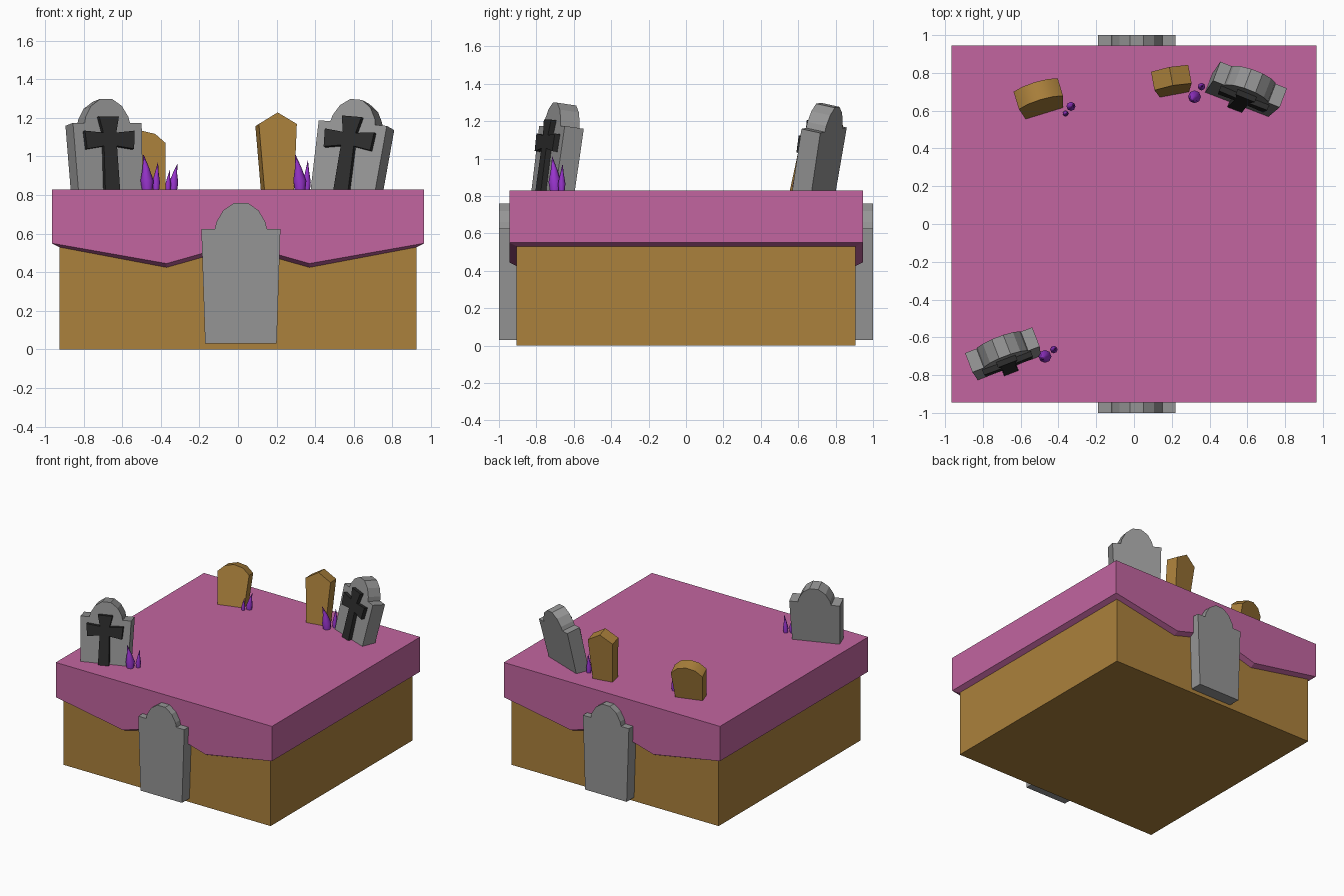
import bpy, bmesh, math
from mathutils import Matrix, Vector

if "Cube" in bpy.data.objects:
    bpy.data.objects.remove(bpy.data.objects["Cube"])


def material(name, rgb):
    m = bpy.data.materials.new(name)
    m.diffuse_color = (*rgb, 1)
    m.use_nodes = True
    m.node_tree.nodes["Principled BSDF"].inputs["Base Color"].default_value = m.diffuse_color
    return m


PINK = material("pink_turf", (0.54, 0.13, 0.35))
BROWN = material("brown_earth", (0.41, 0.22, 0.045))
GREY = material("grey_stone", (0.30, 0.30, 0.30))
DARK = material("dark_iron", (0.025, 0.025, 0.025))
PURPLE = material("purple_crystal", (0.32, 0.035, 0.62))


def finish(name, bm, mat, smooth=None):
    bmesh.ops.recalc_face_normals(bm, faces=bm.faces[:])
    me = bpy.data.meshes.new(name)
    bm.to_mesh(me)
    bm.free()
    me.materials.append(mat)
    ob = bpy.data.objects.new(name, me)
    bpy.context.collection.objects.link(ob)
    if smooth:
        bpy.context.view_layer.objects.active = ob
        ob.select_set(True)
        bpy.ops.object.shade_smooth_by_angle(angle=math.radians(smooth))
        ob.select_set(False)
    return ob


def skin(bm, rings, top=True, bottom=True):
    """Join equal-length rings of points, first ring at the bottom."""
    vs = [[bm.verts.new(p) for p in r] for r in rings]
    n = len(vs[0])
    for a, b in zip(vs, vs[1:]):
        for i in range(n):
            j = (i + 1) % n
            bm.faces.new((a[i], a[j], b[j], b[i]))
    if bottom:
        bm.faces.new(vs[0])
    if top:
        bm.faces.new(vs[-1])


def prism(name, half, y0, y1, mat, mtx=Matrix(), smooth=None):
    """Extrude along y a left-right symmetric outline given by its right half."""
    pts = half + [(-x, z) for x, z in reversed(half) if x > 1e-6]
    bm = bmesh.new()
    skin(bm, [[mtx @ Vector((x, y, z)) for x, z in pts] for y in (y0, y1)])
    return finish(name, bm, mat, smooth)


def pose(x, y, z, turn=0, lean=0, roll=0):
    r = math.radians
    return (Matrix.Translation((x, y, z)) @ Matrix.Rotation(r(turn), 4, 'Z')
            @ Matrix.Rotation(r(-lean), 4, 'X') @ Matrix.Rotation(r(roll), 4, 'Y'))


# earth block
bm = bmesh.new()
bmesh.ops.create_cube(bm, size=1, matrix=Matrix.Translation((0, 0, 0.265))
                      @ Matrix.Diagonal((1.85, 1.81, 0.53, 1)))
finish("earth_block", bm, BROWN)


# turf slab with a hanging edge that dips twice on front and back
def turf_ring(x, y, dz, flat=None):
    edge = [(-x, 0.55), (-0.37, 0.445), (0, 0.55), (0.37, 0.445), (x, 0.55)]
    front = [(px, -y, flat or z + dz) for px, z in edge]
    return front + [(-px, -py, pz) for px, py, pz in front]


bm = bmesh.new()
skin(bm, [turf_ring(0.925, 0.905, -0.02), turf_ring(0.965, 0.945, 0),
          turf_ring(0.965, 0.945, 0, 0.83)], bottom=False)
finish("turf_slab", bm, PINK)


# gravestones
def stone(name, bottom, shoulder, s, y0, y1, mtx):
    half = [(0.205 * s - 0.033 * (shoulder - bottom), bottom), (0.205 * s, shoulder)]
    half += [(x * s, shoulder + z * s) for x, z in
             [(0.135, 0), (0.127, 0.035), (0.092, 0.095), (0.035, 0.135)]]
    prism(name, half, y0, y1, GREY, mtx)


for name, side in (("front", -1), ("back", 1)):
    stone(name + "_gravestone", 0.03, 0.625, 1, -0.06, 0.06,
          pose(0.015, 0.94 * side, 0))

cross = [(0.042, -0.06), (0.036, 0.215), (0.13, 0.2), (0.138, 0.295),
         (0.036, 0.285), (0.055, 0.37)]
for name, mtx in (("left", pose(-0.68, -0.71, 0.83, 21, 8)),
                  ("right", pose(0.565, 0.685, 0.83, -21, 11.5, 4.5))):
    stone(name + "_leaning_gravestone", -0.06, 0.34, 0.93, -0.055, 0.055, mtx)
    prism(name + "_cross", cross, -0.085, -0.05, DARK, mtx)

# coffins standing half sunk in the turf
prism("wide_coffin", [(0.1, -0.06), (0.122, 0.235), (0.07, 0.283), (0, 0.3)],
      -0.05, 0.05, BROWN, pose(-0.49, 0.635, 0.83, 17, 14), 40)
prism("tall_coffin", [(0.075, -0.06), (0.1, 0.335), (0, 0.395)],
      -0.05, 0.05, BROWN, pose(0.205, 0.735, 0.83, 10.5, 7), 40)


# crystal spikes: narrow foot, bulge, leaning tip
def spike(name, x, y, r, h, dx, dy):
    bm = bmesh.new()
    rings = []
    for k, t in ((0.75, -0.1), (1, 0.25), (0.5, 0.62), (0.03, 1)):
        rings.append([(x + dx * max(t, 0) ** 2 + r * k * math.cos(i * math.pi / 4),
                       y + dy * max(t, 0) ** 2 + r * k * math.sin(i * math.pi / 4),
                       0.83 + h * t) for i in range(8)])
    skin(bm, rings)
    finish(name, bm, PURPLE, 50)


for i, args in enumerate([
        (-0.47, -0.70, 0.034, 0.18, -0.02, -0.015),
        (-0.425, -0.665, 0.02, 0.14, 0.01, 0.005),
        (-0.335, 0.622, 0.024, 0.13, 0.02, 0.01),
        (-0.363, 0.585, 0.015, 0.10, 0.01, 0),
        (0.322, 0.675, 0.034, 0.18, -0.025, -0.025),
        (0.357, 0.727, 0.02, 0.15, 0.005, 0.005)]):
    spike("crystal_spike_%d" % (i + 1), *args)
